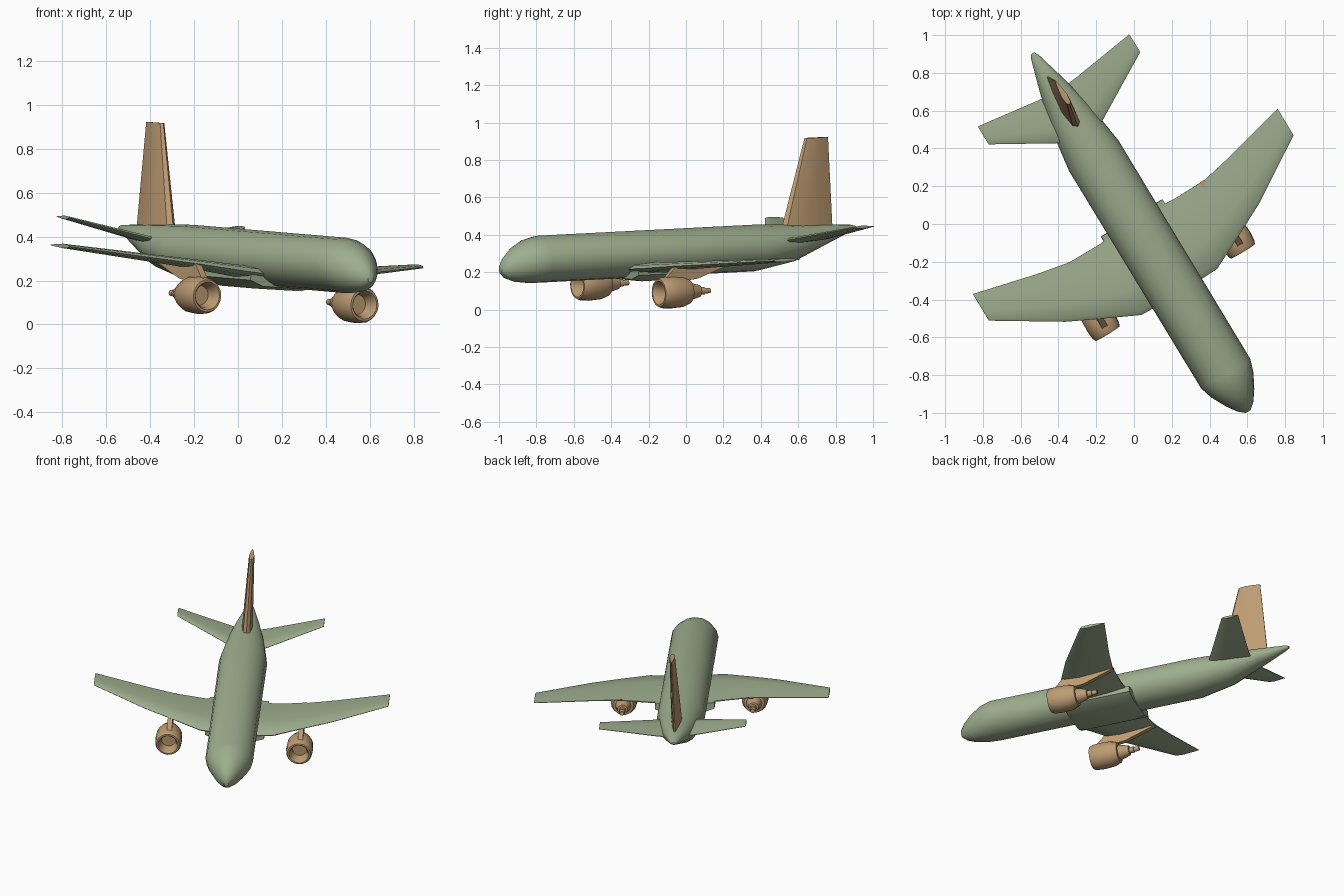
import bpy, bmesh, math
from mathutils import Matrix, Vector

if "Cube" in bpy.data.objects:
    bpy.data.objects.remove(bpy.data.objects["Cube"])


def material(name, rgb):
    m = bpy.data.materials.new(name)
    m.use_nodes = True
    m.diffuse_color = (*rgb, 1)
    m.node_tree.nodes["Principled BSDF"].inputs["Base Color"].default_value = (*rgb, 1)
    return m


GREEN = material("sage_green", (0.34, 0.42, 0.27))
BROWN = material("tan_brown", (0.51, 0.33, 0.17))

# Aircraft attitude: yawed, slightly nose down and banked
ATTITUDE = (Matrix.Translation((0, 0, 0.311))
            @ Matrix.Rotation(math.radians(31.2), 4, "Z")
            @ Matrix.Rotation(math.radians(2.5), 4, "X")
            @ Matrix.Rotation(math.radians(2.85), 4, "Y"))


def loft(name, rings, mat, shift=0.0, mirror=False, angle=35):
    """Skin a list of equal-length rings, cap both ends and place the part."""
    bm = bmesh.new()
    loops = [[bm.verts.new(p) for p in ring] for ring in rings]
    n = len(loops[0])
    for a, b in zip(loops, loops[1:]):
        for i in range(n):
            j = (i + 1) % n
            bm.faces.new((a[i], a[j], b[j], b[i]))
    bm.faces.new(loops[0])
    bm.faces.new(loops[-1])
    bmesh.ops.recalc_face_normals(bm, faces=bm.faces)
    mesh = bpy.data.meshes.new(name)
    bm.to_mesh(mesh)
    bm.free()
    obj = bpy.data.objects.new(name, mesh)
    bpy.context.collection.objects.link(obj)
    mesh.materials.append(mat)
    obj.matrix_world = ATTITUDE @ Matrix.Translation((shift, 0, 0))
    if mirror:
        obj.modifiers.new("Mirror", "MIRROR").use_clip = False
    bpy.ops.object.select_all(action="DESELECT")
    obj.select_set(True)
    bpy.context.view_layer.objects.active = obj
    bpy.ops.object.shade_smooth_by_angle(angle=math.radians(angle))
    return obj


def circle(n):
    return [(math.cos(2 * math.pi * i / n), math.sin(2 * math.pi * i / n)) for i in range(n)]


# Fuselage: y, half width, top, bottom
stations = [
    (-1.165, 0.015, -0.02, -0.07), (-1.135, 0.05, 0.02, -0.095),
    (-1.08, 0.088, 0.07, -0.115), (-1.0, 0.13, 0.11, -0.125),
    (-0.93, 0.152, 0.125, -0.127), (0.42, 0.154, 0.125, -0.125),
    (0.65, 0.122, 0.117, -0.085), (0.85, 0.075, 0.108, -0.005),
    (1.03, 0.024, 0.098, 0.065), (1.055, 0.01, 0.092, 0.078)]
loft("fuselage", [[(hw * c, y, (t + b) / 2 + (t - b) / 2 * s) for c, s in circle(16)]
                  for y, hw, t, b in stations], GREEN, 0.005, angle=40)

# Airfoil outline: chord fraction, thickness fraction
FOIL = [(0, 0), (0.06, 0.32), (0.35, 0.5), (0.75, 0.28), (1, 0.06),
        (1, -0.06), (0.75, -0.28), (0.35, -0.5), (0.06, -0.32)]


def foil(span, lead, trail, height, thick, upright=False):
    pts = []
    for c, t in FOIL:
        y = lead + c * (trail - lead)
        pts.append((t * thick, y, span) if upright else (span, y, height + t * thick))
    return pts


# Wings and belly fairing
loft("wings", [foil(0.08, -0.44, 0.01, -0.07, 0.06),
               foil(0.235, -0.435, 0.0, -0.06, 0.055),
               foil(0.42, -0.345, 0.003, -0.042, 0.042),
               foil(0.6, -0.255, 0.04, -0.028, 0.034),
               foil(0.945, -0.038, 0.127, 0.0, 0.02)], GREEN, 0.022, True)
loft("belly_fairing", [[(s * w, y, z) for s, w, z in
                        ((-1, 0.12, low), (1, 0.12, low), (1, 0.19, -0.1), (1, 0.19, -0.06),
                         (-1, 0.19, -0.06), (-1, 0.19, -0.1))]
                       for y, low in ((-0.42, -0.125), (-0.36, -0.138),
                                      (-0.04, -0.138), (0.03, -0.125))], GREEN, 0.01)

# Tail surfaces
loft("tailplanes", [foil(0.03, 0.51, 0.815, 0.03, 0.035),
                    foil(0.12, 0.56, 0.825, 0.045, 0.032),
                    foil(0.47, 0.766, 0.877, 0.12, 0.016)], GREEN, 0.024, True)
loft("tail_fin", [foil(0.09, 0.592, 0.91, 0, 0.07, True),
                  foil(0.575, 0.744, 0.89, 0, 0.035, True)], BROWN, 0.008)

# Engines: distance behind the intake lip, radius
ENGINE = Vector((0.42, -0.435, -0.183))
profile = [(0.07, 0.012), (0.07, 0.045), (0.015, 0.055), (0.002, 0.064), (0.003, 0.074),
           (0.02, 0.082), (0.07, 0.086), (0.14, 0.082), (0.185, 0.066), (0.188, 0.05),
           (0.255, 0.032), (0.257, 0.02), (0.285, 0.02), (0.287, 0.016), (0.32, 0.014)]
loft("engines", [[ENGINE + Vector((r * c, d, r * s)) for c, s in circle(20)]
                 for d, r in profile], BROWN, 0.008, True)

# Pylons from the cowls back under the wings
side = [(-0.4, -0.11), (-0.33, -0.04), (-0.2, -0.04), (0.005, -0.038), (0.0, -0.05), (-0.2, -0.115),
        (-0.3, -0.125)]
loft("engine_pylons", [[(ENGINE.x + x, y, z) for y, z in side] for x in (-0.016, 0.016)],
     BROWN, 0.01, True)
